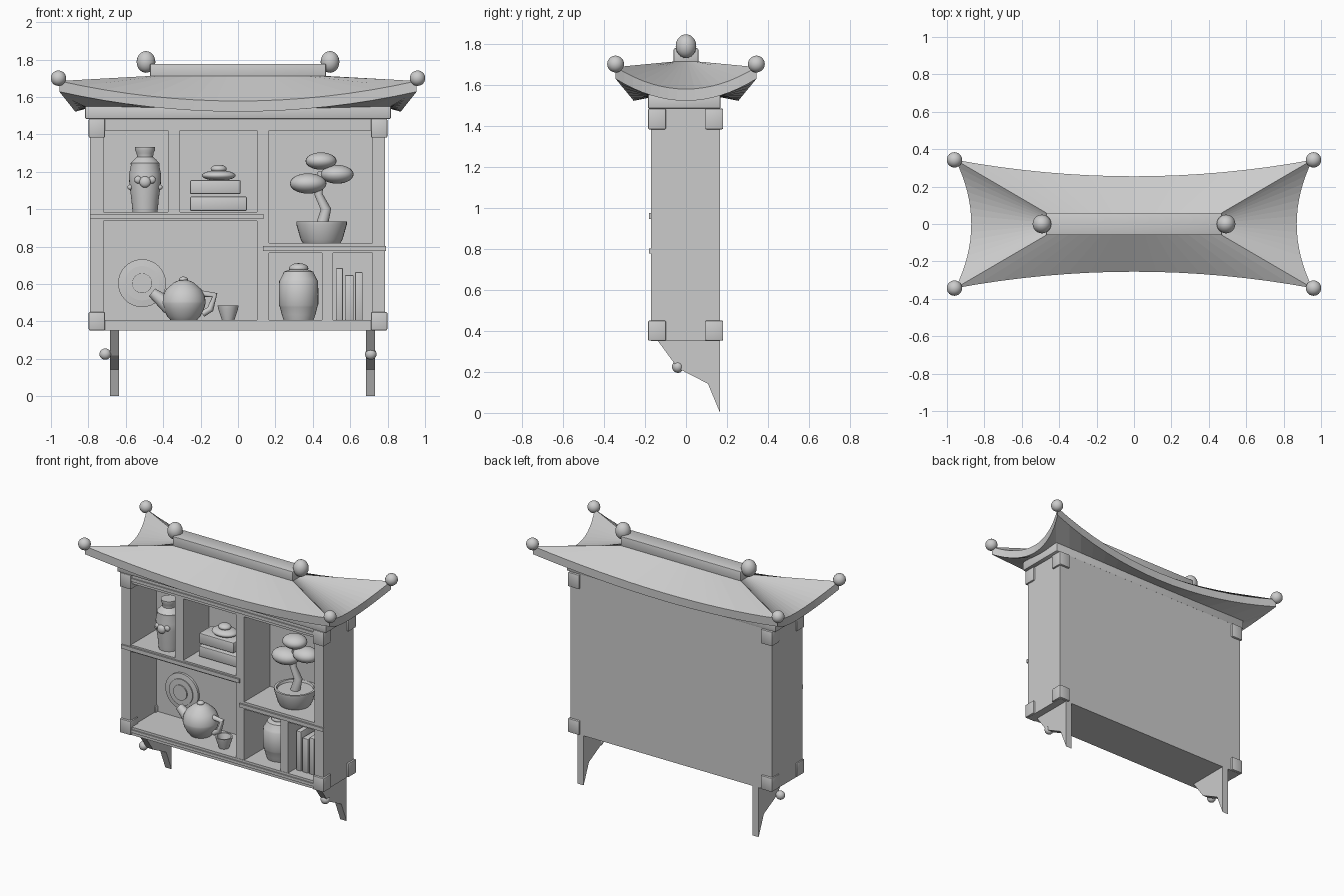
import bpy, bmesh, math
from mathutils import Vector

cube = bpy.data.objects.get("Cube")
if cube:
    bpy.data.objects.remove(cube, do_unlink=True)

grey = bpy.data.materials.new("plain_grey")
grey.use_nodes = True
grey.diffuse_color = (0.6, 0.6, 0.6, 1)
grey.node_tree.nodes["Principled BSDF"].inputs["Base Color"].default_value = (0.6, 0.6, 0.6, 1)


def finish(name, bm, smooth=False):
    bmesh.ops.recalc_face_normals(bm, faces=bm.faces)
    mesh = bpy.data.meshes.new(name)
    bm.to_mesh(mesh)
    bm.free()
    mesh.materials.append(grey)
    ob = bpy.data.objects.new(name, mesh)
    bpy.context.collection.objects.link(ob)
    if smooth:
        bpy.ops.object.select_all(action='DESELECT')
        ob.select_set(True)
        bpy.context.view_layer.objects.active = ob
        bpy.ops.object.shade_smooth_by_angle(angle=math.radians(40))
    return ob


def box(name, x, y, z, bevel=0):
    """Box from (low, high) ranges on each axis."""
    bm = bmesh.new()
    bmesh.ops.create_cube(bm, size=1)
    for v in bm.verts:
        v.co = [r[0] if c < 0 else r[1] for r, c in zip((x, y, z), v.co)]
    if bevel:
        bmesh.ops.bevel(bm, geom=bm.edges[:], offset=bevel, segments=2, profile=0.5, affect='EDGES')
    return finish(name, bm, bevel > 0)


def ball(name, centre, radii):
    bm = bmesh.new()
    bmesh.ops.create_uvsphere(bm, u_segments=24, v_segments=14, radius=1)
    for v in bm.verts:
        v.co = Vector(centre) + Vector(c * r for c, r in zip(v.co, radii))
    return finish(name, bm, True)


def turned(name, centre, profile, upright=True):
    """Lathe a (radius, height) profile, about z or facing the front."""
    bm = bmesh.new()
    rings = []
    for r, h in profile:
        ring = []
        for i in range(32):
            a = math.tau * i / 32
            c, s = r * math.cos(a), r * math.sin(a)
            ring.append(bm.verts.new(Vector(centre) + Vector((c, s, h) if upright else (c, -h, s))))
        rings.append(ring)
    for low, high in zip(rings, rings[1:]):
        for i in range(32):
            j = (i + 1) % 32
            bm.faces.new((low[i], low[j], high[j], high[i]))
    bm.faces.new(rings[0])
    bm.faces.new(rings[-1])
    return finish(name, bm, True)


def tube(name, points, radii):
    """Tapered limb with a ring at each path point."""
    bm = bmesh.new()
    pts = [Vector(p) for p in points]
    rings = []
    for i, p in enumerate(pts):
        t = (pts[min(i + 1, len(pts) - 1)] - pts[max(i - 1, 0)]).normalized()
        side = Vector((0, 1, 0))
        up = t.cross(side)
        rings.append([bm.verts.new(p + radii[i] * (side * math.cos(a) + up * math.sin(a)))
                      for a in (math.tau * k / 12 for k in range(12))])
    for low, high in zip(rings, rings[1:]):
        for i in range(12):
            j = (i + 1) % 12
            bm.faces.new((low[i], low[j], high[j], high[i]))
    bm.faces.new(rings[0])
    bm.faces.new(rings[-1])
    return finish(name, bm, True)


# Cabinet carcass
depth = (-0.17, 0.166)
inner = (-0.168, 0.125)
for side, x in (("right", (-0.79, -0.72)), ("left", (0.718, 0.786))):
    box(side + "_side_panel", x, depth, (0.35, 1.485))
box("back_panel", (-0.72, 0.718), (0.12, 0.166), (0.35, 1.485))
box("bottom_board", (-0.72, 0.718), depth, (0.35, 0.406))
box("top_board", (-0.72, 0.718), depth, (1.42, 1.485))
box("cornice", (-0.817, 0.817), (-0.185, 0.168), (1.483, 1.55), 0.006)
for name, z in (("bottom_moulding", (0.37, 0.39)), ("top_moulding", (1.438, 1.46))):
    box(name, (-0.715, 0.715), (-0.178, -0.165), z)

# Dividers and staggered shelves
box("centre_divider", (0.102, 0.166), inner, (0.406, 1.42))
box("upper_divider", (-0.374, -0.31), inner, (0.984, 1.42))
box("lower_divider", (0.45, 0.508), inner, (0.406, 0.765))
box("upper_shelf", (-0.72, 0.11), inner, (0.936, 0.984))
box("lower_shelf", (0.16, 0.718), inner, (0.765, 0.818))
box("upper_shelf_lip", (-0.79, 0.135), (-0.18, -0.165), (0.946, 0.973))
box("lower_shelf_lip", (0.135, 0.79), (-0.18, -0.165), (0.777, 0.802))

# Corner blocks
for x in ((-0.798, -0.711), (0.711, 0.798)):
    for y in ((-0.185, -0.098), (0.094, 0.181)):
        for z in ((0.352, 0.45), (1.382, 1.483)):
            box("corner_block", x, y, z, 0.006)

# Wall brackets with knobs
for x0, x1 in ((-0.684, -0.636), (0.684, 0.733)):
    bm = bmesh.new()
    outline = [(-0.14, 0.355), (-0.04, 0.218), (0.107, 0.142), (0.166, 0), (0.166, 0.355)]
    face = bm.faces.new([bm.verts.new((x0, y, z)) for y, z in outline])
    made = bmesh.ops.extrude_face_region(bm, geom=[face])["geom"]
    bmesh.ops.translate(bm, vec=(x1 - x0, 0, 0), verts=[g for g in made if isinstance(g, bmesh.types.BMVert)])
    finish("bracket", bm)
    ball("bracket_knob", (math.copysign(0.71, x0), -0.04, 0.225), (0.031, 0.028, 0.03))

# Swept roof: curved eave ring, ruled up to the ridge and in under the cornice
N = 16
eave, crest, under = [], [], []
steps = [2 * i / N - 1 for i in range(N)]
for sx, sy, along_x in ((1, -1, True), (1, 1, False), (-1, 1, True), (-1, -1, False)):
    for t in steps:
        z = 1.578 + 0.107 * t * t
        if along_x:
            u = t * sx
            eave.append((0.955 * u, sy * (0.255 + 0.088 * t * t), z))
            crest.append((0.47 * u, sy * 0.06, 1.712))
            under.append((0.8 * u, sy * 0.16, 1.54))
        else:
            u = t * sx
            eave.append((sx * (0.87 + 0.085 * t * t), 0.343 * u, z))
            crest.append((sx * 0.47, 0.06 * u, 1.712))
            under.append((sx * 0.8, 0.16 * u, 1.54))
bm = bmesh.new()
low = [(x, y, z - 0.057) for x, y, z in eave]
rings = [[bm.verts.new(p) for p in ring] for ring in (crest, eave, low, under)]
for a, b in zip(rings, rings[1:]):
    for i in range(len(a)):
        j = (i + 1) % len(a)
        bm.faces.new((a[i], a[j], b[j], b[i]))
bm.faces.new(rings[0])
bm.faces.new(rings[-1])
finish("roof", bm)
box("ridge_beam", (-0.47, 0.47), (-0.06, 0.06), (1.70, 1.777), 0.006)
for sx in (-1, 1):
    ball("ridge_finial", (0.492 * sx, 0, 1.787), (0.05, 0.05, 0.058))
    for sy in (-1, 1):
        ball("eave_finial", (0.96 * sx, 0.343 * sy, 1.70), (0.041, 0.041, 0.041))

# Flower vase
turned("vase", (-0.497, -0.06, 0.984),
       [(0.066, 0), (0.07, 0.03), (0.072, 0.06), (0.084, 0.15), (0.086, 0.2), (0.076, 0.25), (0.077, 0.262),
        (0.06, 0.28), (0.043, 0.295), (0.045, 0.315), (0.053, 0.33), (0.053, 0.347)])
ball("vase_flower", (-0.497, -0.145, 1.145), (0.03, 0.02, 0.03))
for sx in (-1, 1):
    ball("vase_petal", (-0.497 + 0.037 * sx, -0.135, 1.157), (0.02, 0.015, 0.02))
    ball("vase_bud", (-0.497 + 0.08 * sx, -0.085, 1.117), (0.014, 0.014, 0.014))

# Stacked boxes with a domed lid
box("lower_case", (-0.257, 0.048), (-0.075, 0.08), (0.99, 1.067), 0.008)
box("upper_case", (-0.257, 0.014), (-0.07, 0.075), (1.08, 1.155), 0.008)
ball("case_dome", (-0.103, 0, 1.18), (0.09, 0.07, 0.028))
ball("case_knob", (-0.103, 0, 1.215), (0.043, 0.04, 0.022))

# Bonsai
turned("bonsai_pot", (0.447, 0, 0.818),
       [(0.1, 0), (0.112, 0.02), (0.135, 0.1), (0.135, 0.115), (0.12, 0.115), (0.115, 0.1)])
tube("bonsai_trunk", [(0.445, 0, 0.9), (0.47, 0, 1.0), (0.43, 0, 1.08), (0.445, 0, 1.2)],
     [0.033, 0.028, 0.022, 0.018])
for c, r in (((0.444, 0, 1.257), (0.083, 0.075, 0.046)), ((0.375, 0, 1.137), (0.098, 0.08, 0.054)),
             ((0.53, 0, 1.186), (0.088, 0.075, 0.05))):
    ball("bonsai_foliage", c, r)

# Display plate
turned("plate", (-0.513, 0.12, 0.604),
       [(0.128, 0), (0.128, 0.016), (0.092, 0.02), (0.092, 0.027), (0.053, 0.028), (0.053, 0.036)], False)

# Teapot
turned("teapot_body", (-0.29, 0, 0.406),
       [(0.07, 0), (0.088, 0.02), (0.108, 0.06), (0.117, 0.09), (0.117, 0.1), (0.112, 0.13), (0.095, 0.165),
        (0.066, 0.19), (0.055, 0.2), (0.03, 0.212), (0.012, 0.216)])
ball("teapot_knob", (-0.292, 0, 0.625), (0.024, 0.024, 0.014))
tube("teapot_spout", [(-0.365, 0, 0.48), (-0.46, 0, 0.555)], [0.046, 0.026])
tube("teapot_handle", [(-0.21, 0, 0.55), (-0.125, 0, 0.54), (-0.148, 0, 0.465), (-0.19, 0, 0.44)], [0.018] * 4)
turned("cup", (-0.053, -0.08, 0.406), [(0.033, 0), (0.053, 0.06), (0.056, 0.078), (0.046, 0.078), (0.03, 0.02)])

# Lidded jar
turned("jar", (0.324, 0, 0.406),
       [(0.08, 0), (0.09, 0.03), (0.1, 0.07), (0.105, 0.08), (0.106, 0.14), (0.104, 0.21), (0.097, 0.22),
        (0.078, 0.26), (0.05, 0.27)])
ball("jar_lid", (0.324, 0, 0.683), (0.052, 0.052, 0.028))

# Books
for x, top in (((0.524, 0.561), 0.685), ((0.572, 0.618), 0.647), ((0.626, 0.666), 0.663)):
    box("book", x, (-0.1, 0.08), (0.406, top), 0.004)
